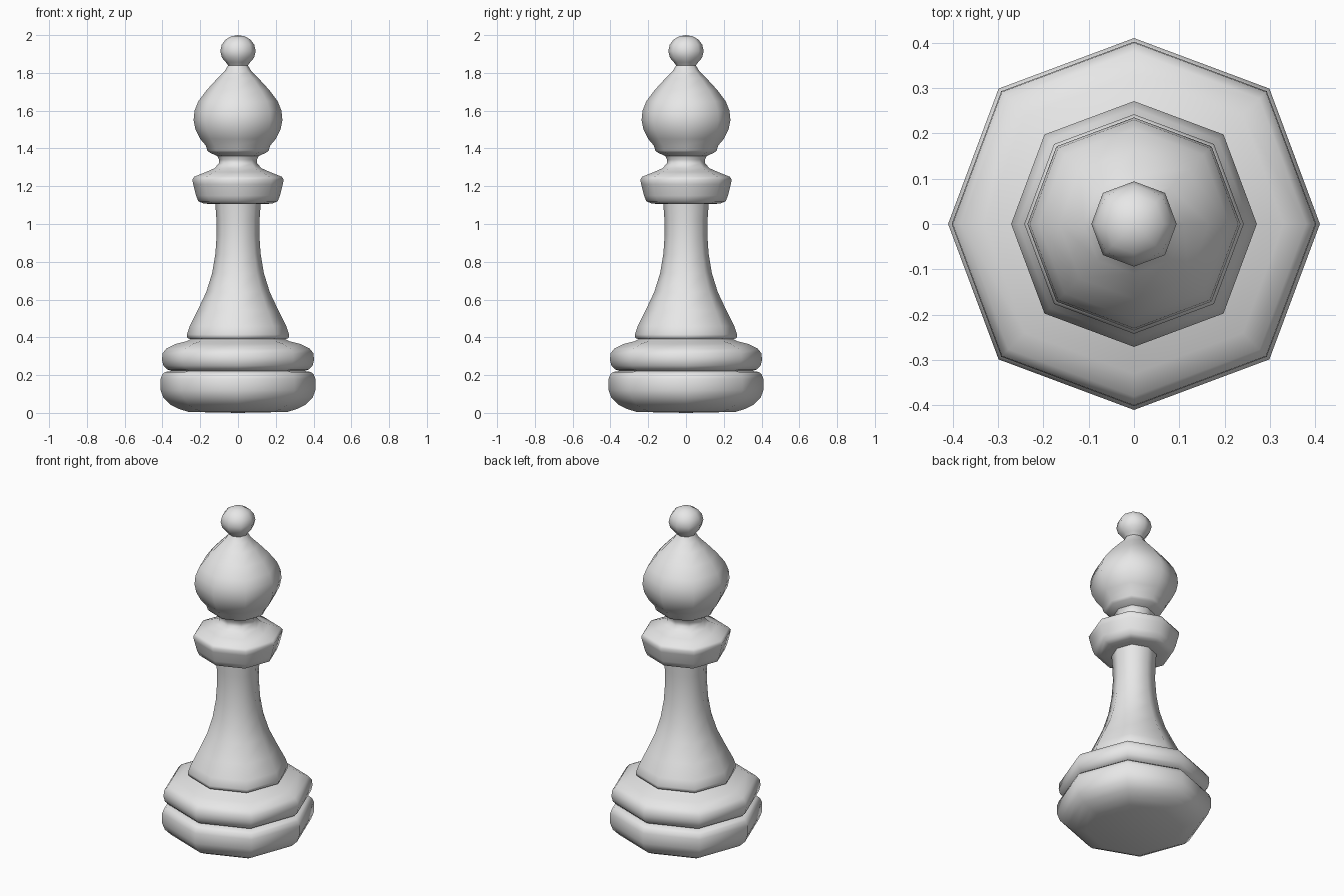
import bpy
import bmesh
from math import cos, sin, pi

default_cube = bpy.data.objects.get("Cube")
if default_cube:
    bpy.data.objects.remove(default_cube, do_unlink=True)

SIDES = 8
CORNER_STRETCH = 1.03  # diagonal corners sit slightly further out than axis corners


def make_material(name, colour):
    material = bpy.data.materials.new(name)
    material.use_nodes = True
    material.diffuse_color = colour
    material.node_tree.nodes["Principled BSDF"].inputs["Base Color"].default_value = colour
    return material


def make_ring(bm, radius, height):
    """One octagonal ring of vertices, or a single vertex on the axis."""
    if radius == 0:
        return [bm.verts.new((0, 0, height))]
    ring = []
    for i in range(SIDES):
        angle = 2 * pi * i / SIDES
        reach = radius * (CORNER_STRETCH if i % 2 else 1)
        ring.append(bm.verts.new((reach * cos(angle), reach * sin(angle), height)))
    return ring


def bridge(bm, lower, upper):
    """Join two neighbouring rings with quads, or with triangles at a pole."""
    for i in range(SIDES):
        j = (i + 1) % SIDES
        if len(lower) == 1:
            corners = (lower[0], upper[j], upper[i])
        elif len(upper) == 1:
            corners = (lower[i], lower[j], upper[0])
        else:
            corners = (lower[i], lower[j], upper[j], upper[i])
        bm.faces.new(corners)


def turned_part(name, profile, material):
    """Turn a (radius, height) profile, listed bottom to top, around the z axis."""
    bm = bmesh.new()
    rings = [make_ring(bm, radius, height) for radius, height in profile]
    for lower, upper in zip(rings, rings[1:]):
        bridge(bm, lower, upper)
    for face in bm.faces:
        face.smooth = True
    mesh = bpy.data.meshes.new(name)
    bm.to_mesh(mesh)
    bm.free()
    mesh.materials.append(material)
    part = bpy.data.objects.new(name, mesh)
    bpy.context.scene.collection.objects.link(part)
    return part


# Profiles meet end to end at the creases of the turned shape
base_disc = [
    (0, 0), (.26, .005), (.31, .02), (.36, .045), (.395, .08), (.41, .12),
    (.41, .18), (.40, .205), (.385, .217), (.35, .222),
]
base_ring = [
    (.35, .222), (.375, .23), (.395, .25), (.402, .28), (.40, .315),
    (.38, .34), (.33, .365), (.27, .38), (.25, .39),
]
stem = [
    (.25, .39), (.268, .396), (.271, .415), (.255, .46), (.215, .54),
    (.168, .64), (.137, .74), (.12, .84), (.113, .94), (.114, 1.02), (.12, 1.105),
]
collar = [
    (.12, 1.105), (.18, 1.108), (.21, 1.12), (.222, 1.15), (.237, 1.21),
    (.242, 1.235), (.232, 1.25), (.17, 1.275), (.125, 1.295), (.102, 1.32),
    (.10, 1.34), (.11, 1.36),
]
head = [
    (.11, 1.36), (.15, 1.378), (.163, 1.39), (.17, 1.415), (.20, 1.45),
    (.225, 1.50), (.235, 1.55), (.23, 1.60), (.21, 1.65), (.165, 1.71),
    (.11, 1.77), (.07, 1.81), (.052, 1.84),
]
finial = [
    (.052, 1.84), (.065, 1.857), (.085, 1.88), (.094, 1.915), (.086, 1.95),
    (.065, 1.977), (.035, 1.994), (0, 2),
]

grey = make_material("plain grey", (.8, .8, .8, 1))

parts = {
    "base_disc": base_disc,
    "base_ring": base_ring,
    "stem": stem,
    "collar": collar,
    "head": head,
    "finial_ball": finial,
}
for part_name, part_profile in parts.items():
    turned_part(part_name, part_profile, grey)
